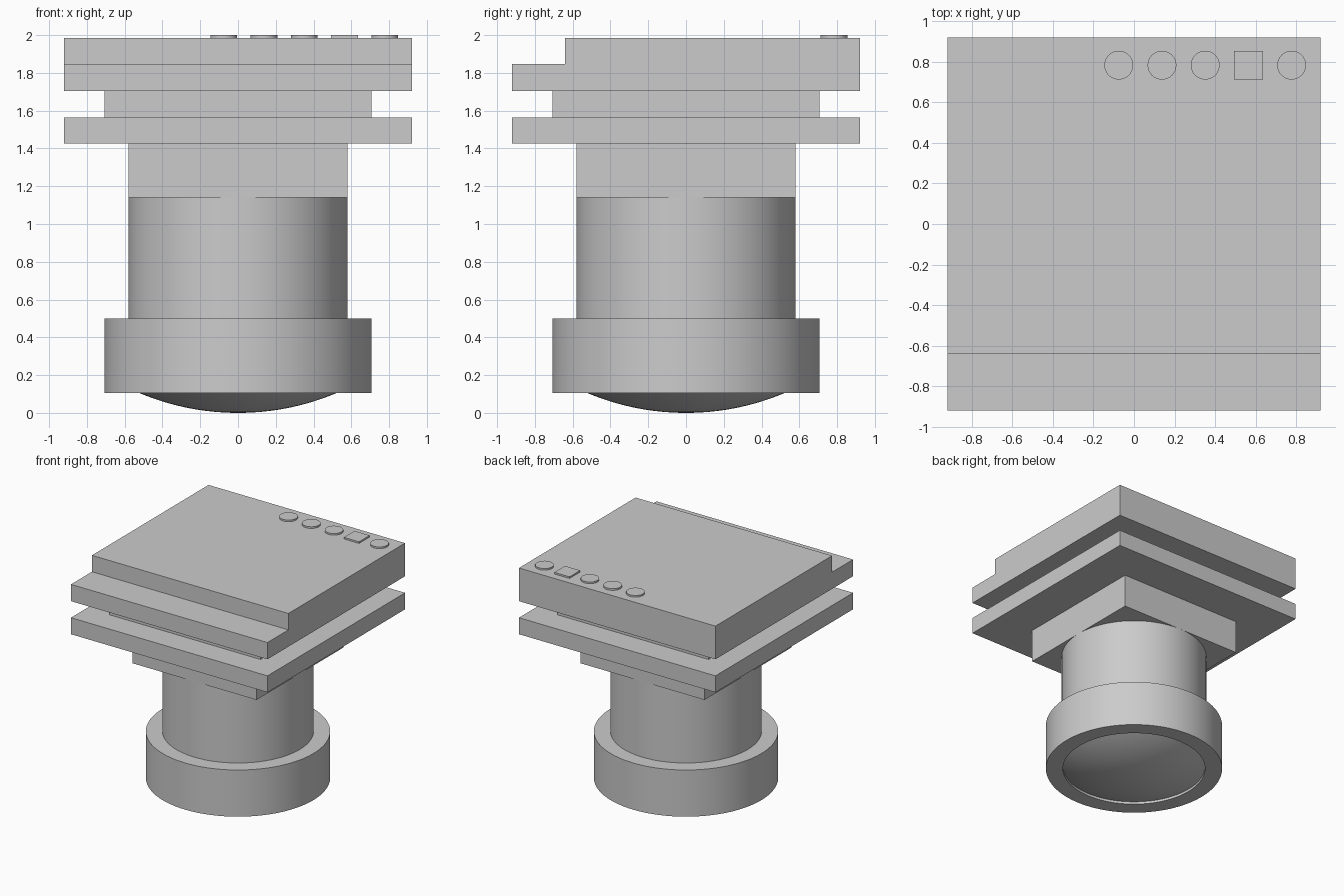
import bpy, bmesh, math

if "Cube" in bpy.data.objects:
    bpy.data.objects.remove(bpy.data.objects["Cube"])

grey = bpy.data.materials.new("plain grey")
grey.diffuse_color = (0.6, 0.6, 0.6, 1)
grey.use_nodes = True
grey.node_tree.nodes["Principled BSDF"].inputs["Base Color"].default_value = grey.diffuse_color


def finish(name, bm, smooth=False):
    bmesh.ops.remove_doubles(bm, verts=bm.verts, dist=1e-5)
    bmesh.ops.recalc_face_normals(bm, faces=bm.faces)
    me = bpy.data.meshes.new(name)
    bm.to_mesh(me)
    bm.free()
    me.materials.append(grey)
    ob = bpy.data.objects.new(name, me)
    bpy.context.collection.objects.link(ob)
    if smooth:
        bpy.ops.object.select_all(action='DESELECT')
        ob.select_set(True)
        bpy.context.view_layer.objects.active = ob
        bpy.ops.object.shade_smooth_by_angle(angle=math.radians(30))
    return ob


def plate(name, half, z0, z1, center=(0, 0)):
    """Square slab between two heights."""
    bm = bmesh.new()
    bmesh.ops.create_cube(bm, size=1)
    for v in bm.verts:
        v.co = (center[0] + v.co.x * 2 * half, center[1] + v.co.y * 2 * half,
                z0 if v.co.z < 0 else z1)
    return finish(name, bm)


def lathe(name, profile, steps=96, center=(0, 0)):
    """Revolve (radius, z) points about a vertical axis."""
    bm = bmesh.new()
    vs = [bm.verts.new((r, 0, z)) for r, z in profile]
    edges = [bm.edges.new(p) for p in zip(vs, vs[1:])]
    bmesh.ops.spin(bm, geom=vs + edges, cent=(0, 0, 0), axis=(0, 0, 1),
                   angle=math.tau, steps=steps, use_merge=True)
    bmesh.ops.translate(bm, verts=bm.verts, vec=(*center, 0))
    return finish(name, bm, smooth=True)


# Stepped top body: side profile (y, z) extruded across x
bm = bmesh.new()
side = [(-0.92, 1.705), (0.92, 1.705), (0.92, 1.986),
        (-0.64, 1.986), (-0.64, 1.847), (-0.92, 1.847)]
face = bm.faces.new([bm.verts.new((-0.92, y, z)) for y, z in side])
ext = bmesh.ops.extrude_face_region(bm, geom=[face])
bmesh.ops.translate(bm, vec=(1.84, 0, 0),
                    verts=[g for g in ext["geom"] if isinstance(g, bmesh.types.BMVert)])
finish("top_body", bm)

# Square plates under the body
plate("spacer_plate", 0.707, 1.565, 1.705)
plate("lower_plate", 0.92, 1.425, 1.565)
plate("lens_mount_block", 0.58, 1.14, 1.425)

# Lens barrel, open front ring and bulging glass
lathe("lens_barrel", [(0, 1.14), (0.58, 1.14), (0.58, 0.5), (0, 0.5)])
lathe("lens_ring", [(0, 0.5), (0.707, 0.5), (0.707, 0.105),
                    (0.57, 0.105), (0.57, 0.15), (0, 0.15)])
R = 1.35
lathe("lens_glass", [(r, R - math.sqrt(R * R - r * r))
                     for r in (0.57 * i / 14 for i in range(15))])

# Row of low buttons, the fourth one square
for i in range(5):
    pos = (-0.075 + 0.213 * i, 0.783)
    if i == 3:
        plate("square_button", 0.071, 1.98, 2.0, pos)
    else:
        lathe(f"round_button_{i + 1}", [(0, 1.98), (0.071, 1.98), (0.071, 2.0), (0, 2.0)], 32, pos)
